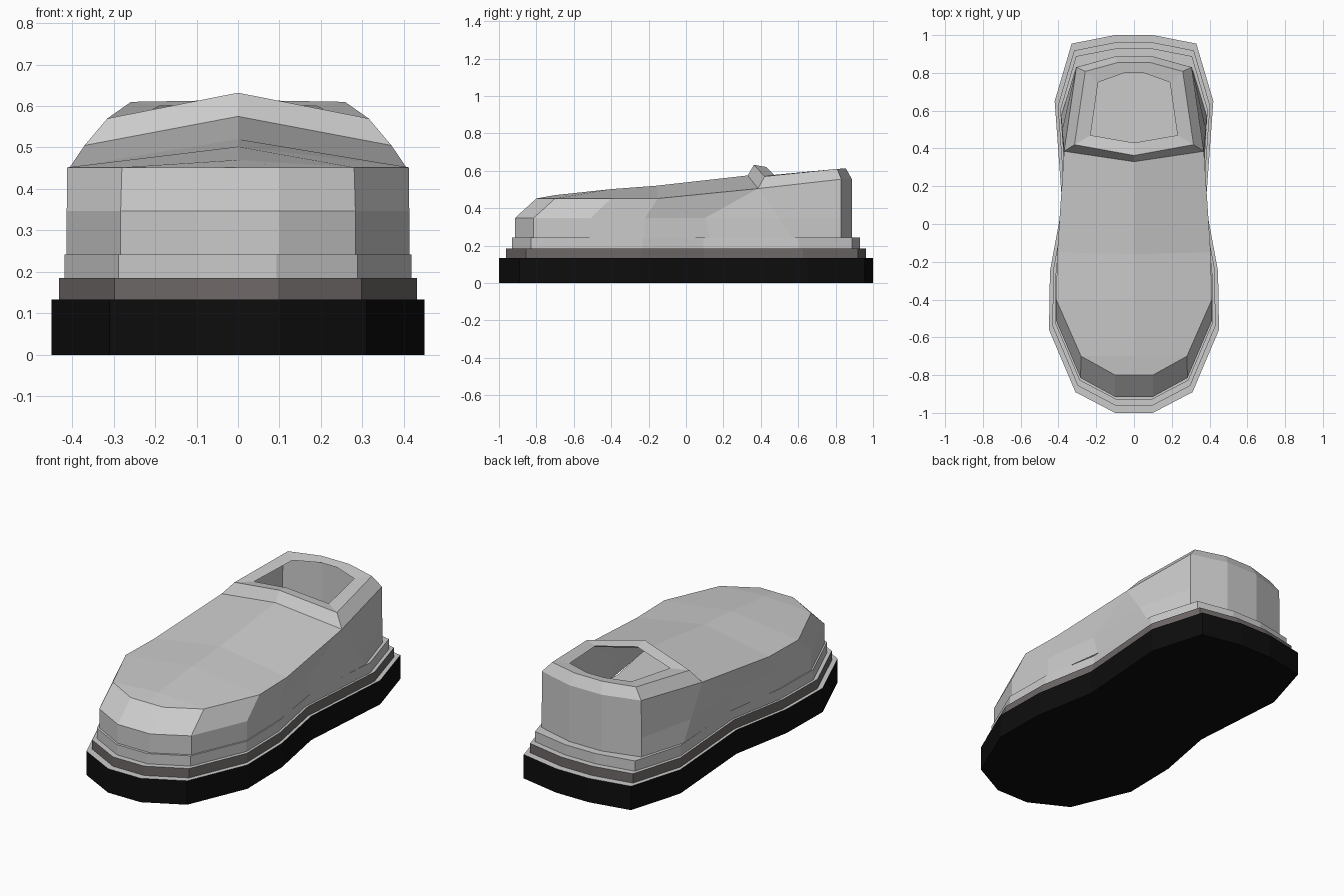
import bpy
import bmesh

if "Cube" in bpy.data.objects:
    bpy.data.objects.remove(bpy.data.objects["Cube"])


def material(name, colour):
    mat = bpy.data.materials.new(name)
    mat.diffuse_color = (*colour, 1)
    mat.use_nodes = True
    mat.node_tree.nodes["Principled BSDF"].inputs["Base Color"].default_value = mat.diffuse_color
    return mat


def mirrored_loop(half):
    """Half outline (heel to toe, +x) closed with its mirror image."""
    return half + [(-x, y, z) for x, y, z in reversed(half)]


def loft(bm, rows, closed=True):
    """Skin consecutive rows of points with quads."""
    rings = [[bm.verts.new(p) for p in row] for row in rows]
    for a, b in zip(rings, rings[1:]):
        n = len(a)
        for i in range(n if closed else n - 1):
            j = (i + 1) % n
            bm.faces.new((a[i], a[j], b[j], b[i]))
    return rings


def finish(bm, name, mats=()):
    bmesh.ops.remove_doubles(bm, verts=bm.verts, dist=0.0005)
    bmesh.ops.recalc_face_normals(bm, faces=bm.faces)
    mesh = bpy.data.meshes.new(name)
    bm.to_mesh(mesh)
    bm.free()
    for m in mats:
        mesh.materials.append(m)
    obj = bpy.data.objects.new(name, mesh)
    bpy.context.collection.objects.link(obj)


black = material("black_rubber", (0.004, 0.004, 0.004))
brown = material("dark_trim", (0.16, 0.14, 0.14))
grey = material("light_grey", (0.8, 0.8, 0.8))

# Stacked sole layers: one footprint, scaled for each step
footprint = [(0.10, 1.0), (0.33, 0.955), (0.42, 0.65), (0.38, 0.10),
             (0.445, -0.25), (0.45, -0.56), (0.31, -0.89), (0.10, -1.0)]


def layer(name, z0, z1, sx, sy, mats):
    bm = bmesh.new()
    rows = [mirrored_loop([(x * sx, y * sy, z) for x, y in footprint]) for z in (z0, z1)]
    bottom, top = loft(bm, rows)
    bm.faces.new(bottom)
    cap = bm.faces.new(top)
    cap.material_index = max(len(mats) - 1, 0)
    finish(bm, name, mats)


layer("outsole", 0.0, 0.133, 1.0, 1.0, (black, grey))
layer("midsole", 0.133, 0.185, 0.96, 0.962, (brown, grey))
layer("welt", 0.185, 0.242, 0.93, 0.93, ())

# Upper: side walls rise from the welt to the vamp edge and the collar
corner = (0.37, 0.385, 0.505)
base = [(0.10, 0.887, 0.24), (0.307, 0.83, 0.24), (0.386, 0.57, 0.24), (0.358, 0.13, 0.24),
        (0.408, -0.22, 0.24), (0.413, -0.51, 0.24), (0.283, -0.815, 0.24), (0.10, -0.915, 0.24)]
middle = [(x, y, 0.347) for x, y, z in base]
middle[2] = (0.38, 0.50, 0.347)
middle[3] = (0.362, 0.10, 0.347)
edge = [(0.10, 0.887, 0.555), (0.305, 0.83, 0.555), corner, corner,
        (0.406, -0.15, 0.452), (0.412, -0.40, 0.452), (0.28, -0.70, 0.452), (0.10, -0.80, 0.452)]

bm = bmesh.new()
loft(bm, [mirrored_loop(r) for r in (base, middle, edge)])

# Vamp: rows across the foot with a raised centre ridge
ridge = [(0, 0.33, 0.575), (0, -0.16, 0.52), (0, -0.40, 0.502), (0, -0.70, 0.47), (0, -0.80, 0.452)]
loft(bm, [[(-x, y, z), c, (x, y, z)] for c, (x, y, z) in zip(ridge, edge[3:])], closed=False)

# Collar: bevelled rim around the foot opening
rim_outer = edge[:3] + [ridge[0]]
rim_top = [(0.085, 0.855, 0.613), (0.258, 0.808, 0.61), (0.315, 0.42, 0.57), (0, 0.363, 0.632)]
rim_inner = [(0.05, 0.80, 0.605), (0.19, 0.75, 0.60), (0.23, 0.47, 0.578), (0, 0.43, 0.62)]
loft(bm, [mirrored_loop(r)[:4] + mirrored_loop(r)[5:] for r in (rim_outer, rim_top, rim_inner)])
finish(bm, "shoe_upper")
